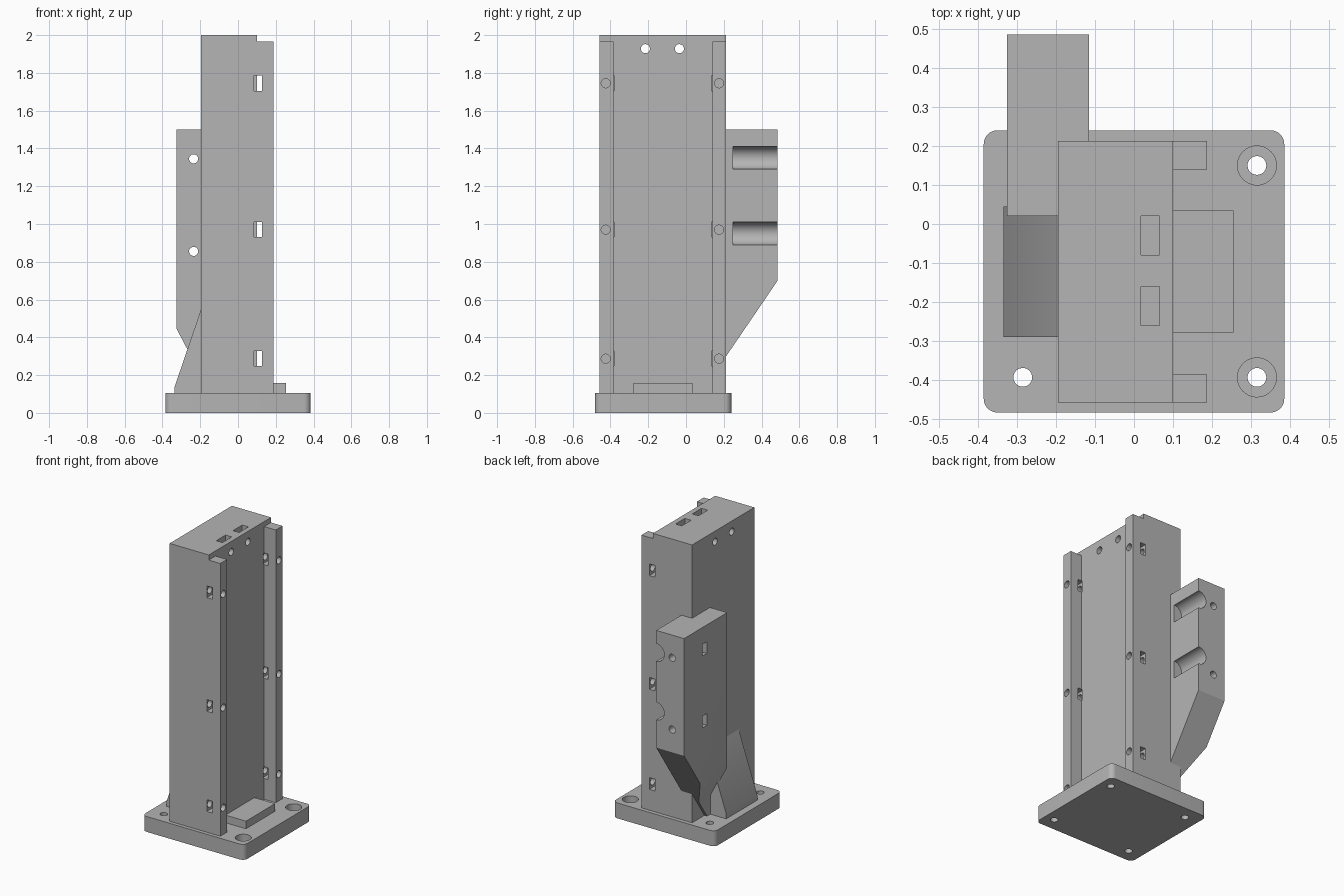
import bpy, bmesh, math
from mathutils import Vector

cube = bpy.data.objects.get("Cube")
if cube:
    bpy.data.objects.remove(cube)

GREY = (0.46, 0.46, 0.46, 1)
metal = bpy.data.materials.new("plain grey")
metal.use_nodes = True
metal.diffuse_color = GREY
metal.node_tree.nodes["Principled BSDF"].inputs["Base Color"].default_value = GREY


def add_object(name, bm):
    bmesh.ops.recalc_face_normals(bm, faces=bm.faces)
    mesh = bpy.data.meshes.new(name)
    bm.to_mesh(mesh)
    bm.free()
    mesh.materials.append(metal)
    obj = bpy.data.objects.new(name, mesh)
    bpy.context.collection.objects.link(obj)
    return obj


def box(name, x, y, z):
    bm = bmesh.new()
    bmesh.ops.create_cube(bm, size=1)
    for v in bm.verts:
        v.co = [r[0] if c < 0 else r[1] for c, r in zip(v.co, (x, y, z))]
    return add_object(name, bm)


def prism(name, points, axis, start, end):
    """Extrude a 2D outline along an axis; outline uses the other two axes in order."""
    bm = bmesh.new()
    verts = []
    for p in points:
        co = list(p)
        co.insert("xyz".index(axis), start)
        verts.append(bm.verts.new(co))
    face = bm.faces.new(verts)
    moved = bmesh.ops.extrude_face_region(bm, geom=[face])["geom"]
    shift = Vector([end - start if a == axis else 0 for a in "xyz"])
    bmesh.ops.translate(bm, vec=shift, verts=[g for g in moved if isinstance(g, bmesh.types.BMVert)])
    return add_object(name, bm)


def rod(axis, u, v, radius, start, end, steps=40):
    ring = [(u + radius * math.cos(math.tau * i / steps),
             v + radius * math.sin(math.tau * i / steps)) for i in range(steps)]
    return prism("cutter", ring, axis, start, end)


def combine(obj, tool, operation="DIFFERENCE"):
    mod = obj.modifiers.new("cut", "BOOLEAN")
    mod.operation = operation
    mod.solver = "EXACT"
    mod.object = tool
    bpy.context.view_layer.objects.active = obj
    bpy.ops.object.modifier_apply(modifier=mod.name)
    bpy.data.objects.remove(tool)


HOLE = 0.024

# Base plate with rounded corners and bolt holes
X, BACK, FRONT, R = 0.385, 0.24, -0.483, 0.035
outline = []
for k, (cx, cy) in enumerate([(X - R, BACK - R), (R - X, BACK - R), (R - X, FRONT + R), (X - R, FRONT + R)]):
    for i in range(9):
        a = math.pi / 2 * (k + i / 8)
        outline.append((cx + R * math.cos(a), cy + R * math.sin(a)))
base = prism("base_plate", outline, "z", 0, 0.105)
for y in (0.15, -0.393):
    for x in (0.315, -0.285):
        combine(base, rod("z", x, y, HOLE, -0.1, 0.2))
    combine(base, rod("z", 0.315, y, 0.05, 0.055, 0.2))

# Column with top nut pockets and cross holes
column = box("column", (-0.195, 0.10), (-0.458, 0.213), (0.105, 2))
for y in (-0.21, -0.03):
    combine(column, box("cutter", (0.018, 0.065), (y - 0.05, y + 0.05), (1.88, 2.1)))
    combine(column, rod("x", y - 0.005, 1.928, HOLE, -0.3, 0.3))

# Side rails with bolt holes and nut slots at three heights
rails = [box("front_rail", (0.10, 0.187), (-0.458, -0.385), (0.105, 1.965)),
         box("back_rail", (0.10, 0.187), (0.14, 0.213), (0.105, 1.965))]
for z in (0.287, 0.97, 1.745):
    for rail, hole_y, slot in zip(rails, (-0.425, 0.175), ((-0.5, -0.38), (0.134, 0.25))):
        for part in (rail, column):
            combine(part, box("cutter", (0.085, 0.128), slot, (z - 0.04, z + 0.04)))
            combine(part, rod("x", hole_y, z, HOLE, 0.04, 0.3))

# Locating block in the channel
block = box("locating_block", (0.10, 0.255), (-0.278, 0.035), (0.105, 0.157))

# Rear bracket: side profile trimmed by the tapered front profile
bracket = prism("bracket", [(0.02, 1.5), (0.485, 1.5), (0.485, 0.70), (0.08, 0.105), (0.02, 0.105)],
                "x", -0.325, -0.115)
taper = prism("cutter", [(-0.4, 1.6), (-0.325, 1.6), (-0.325, 0.445), (-0.215, 0.235), (-0.215, 0), (-0.4, 0)],
              "y", -0.1, 0.6)
combine(bracket, taper)
# Keep the bracket clear of the column
combine(bracket, box("cutter", (-0.195, 0.1), (-0.1, 0.213), (0, 1.6)))
for z in (0.95, 1.35):
    combine(bracket, rod("y", -0.115, z, 0.06, 0.25, 0.6))
for z in (0.855, 1.345):
    combine(bracket, rod("y", -0.235, z, HOLE, -0.1, 0.6))
    combine(bracket, box("cutter", (-0.4, -0.205), (0.24, 0.285), (z - 0.04, z + 0.04)))

# Sloped gusset beside the column
gusset = prism("gusset", [(-0.195, 0.105), (-0.335, 0.105), (-0.335, 0.14), (-0.195, 0.55)],
               "y", -0.29, 0.045)

# Smooth round surfaces, keep edges crisp
for obj in [base, column, bracket, gusset, block] + rails:
    bpy.ops.object.select_all(action="DESELECT")
    obj.select_set(True)
    bpy.context.view_layer.objects.active = obj
    bpy.ops.object.shade_smooth_by_angle(angle=math.radians(30))
